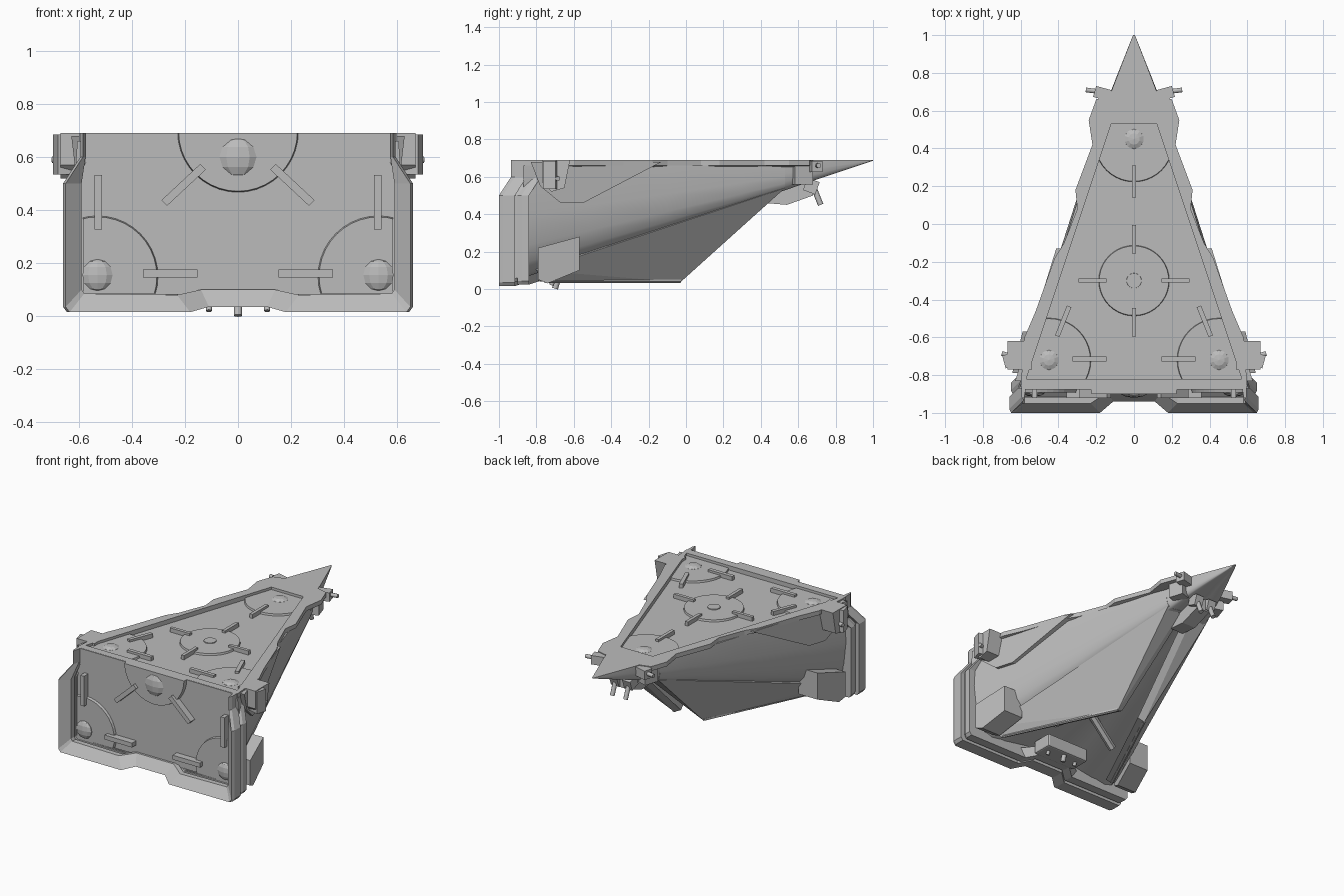
import bpy, bmesh, math
from mathutils import Matrix, Vector

cube = bpy.data.objects.get("Cube")
if cube:
    bpy.data.objects.remove(cube)

grey = bpy.data.materials.new("hull grey")
grey.use_nodes = True
grey.diffuse_color = (0.5, 0.5, 0.5, 1)
grey.node_tree.nodes["Principled BSDF"].inputs["Base Color"].default_value = (0.5, 0.5, 0.5, 1)


def finish(name, bm, mirror=False, smooth=None):
    bmesh.ops.recalc_face_normals(bm, faces=bm.faces)
    me = bpy.data.meshes.new(name)
    bm.to_mesh(me)
    bm.free()
    me.materials.append(grey)
    ob = bpy.data.objects.new(name, me)
    bpy.context.collection.objects.link(ob)
    if mirror:
        ob.modifiers.new("mirror", "MIRROR").use_clip = False
    if smooth:
        bpy.ops.object.select_all(action="DESELECT")
        ob.select_set(True)
        bpy.context.view_layer.objects.active = ob
        bpy.ops.object.shade_smooth_by_angle(angle=math.radians(smooth))
    return ob


def loft(name, rings, mirror=False, smooth=None, closed=False):
    """Skin a list of equal-length closed cross-sections."""
    bm = bmesh.new()
    vs = [[bm.verts.new(p) for p in ring] for ring in rings]
    n = len(rings[0])
    pairs = list(zip(vs, vs[1:])) + ([(vs[-1], vs[0])] if closed else [])
    for a, b in pairs:
        for i in range(n):
            j = (i + 1) % n
            bm.faces.new((a[i], a[j], b[j], b[i]))
    if not closed:
        bm.faces.new(vs[0])
        bm.faces.new(vs[-1])
    return finish(name, bm, mirror, smooth)


def box(name, c, size, turn=0, axis="Z", mirror=False, bevel=0.0):
    bm = bmesh.new()
    m = Matrix.Translation(c) @ Matrix.Rotation(math.radians(turn), 4, axis) @ Matrix.Diagonal((*size, 1))
    bmesh.ops.create_cube(bm, size=1, matrix=m)
    if bevel:
        bmesh.ops.bevel(bm, geom=bm.edges[:], offset=bevel, segments=2, affect="EDGES", profile=0.5)
    return finish(name, bm, mirror)


def rod(name, a, b, r, mirror=False, sides=10):
    a, b = Vector(a), Vector(b)
    d = b - a
    bm = bmesh.new()
    m = Matrix.Translation((a + b) / 2) @ d.to_track_quat("Z", "Y").to_matrix().to_4x4()
    bmesh.ops.create_cone(bm, cap_ends=True, segments=sides, radius1=r, radius2=r, depth=d.length, matrix=m)
    return finish(name, bm, mirror, 40)


def disc(name, c, r, height, front=False, cuts=(), mirror=False):
    """Raised round plate, trimmed to the panel by cutting planes."""
    bm = bmesh.new()
    m = Matrix.Translation(c) @ (Matrix.Rotation(math.pi / 2, 4, "X") if front else Matrix())
    bmesh.ops.create_cone(bm, cap_ends=True, segments=40, radius1=r, radius2=r - 0.006, depth=height, matrix=m)
    for co, no in cuts:
        res = bmesh.ops.bisect_plane(bm, geom=bm.verts[:] + bm.edges[:] + bm.faces[:],
                                     plane_co=co, plane_no=no, clear_outer=True)
        edges = [e for e in res["geom_cut"] if isinstance(e, bmesh.types.BMEdge)]
        bmesh.ops.edgeloop_fill(bm, edges=edges)
    return finish(name, bm, mirror)


def dome(name, c, r, squash, mirror=False):
    bm = bmesh.new()
    m = Matrix.Translation(c) @ Matrix.Diagonal((*[r * s for s in squash], 1))
    bmesh.ops.create_uvsphere(bm, u_segments=10, v_segments=6, radius=1, matrix=m)
    return finish(name, bm, mirror)


TOP, DECK, FRONT = 0.69, 0.66, -0.87


def half_width(y):
    return 0.6 - 0.31 * (y + 0.85) if y < 0.72 else 0.005 + 0.386 * (1 - y)


def section(y, zt):
    w, zl = half_width(y), TOP - 0.335 * (1 - y) - 0.004
    h = zt - zl
    half = [(w, 0), (w + 0.03 * h, 0.45), (w, 0.72), (0.95 * w, 0.87), (0.87 * w, 0.97), (0.78 * w, 1), (0.3 * w, 0.92)]
    right = [(x, y, zt - f * h) for x, f in half]
    return right + [(-x, yy, z) for x, yy, z in reversed(right)]


# main wedge and solid nose
loft("hull", [section(y, DECK) for y in (FRONT, -0.5, -0.1, 0.3, 0.53)], smooth=35)
loft("nose", [section(y, TOP) for y in (0.53, 0.72, 0.9, 1.0)], smooth=35)

# stepped rim around the deck
outer = [(0.6, -0.86), (0.58, -0.6), (0.52, -0.46), (0.42, -0.18), (0.37, -0.1), (0.3, 0.08),
         (0.31, 0.18), (0.22, 0.42), (0.24, 0.55), (0.2, 0.66), (0.13, 0.68)]
rings = []
for x, y in outer:
    yi = max(-0.86, min(y, 0.6))
    xi = 0.57 - 0.333 * (yi + 0.82)
    rings.append([(x, y, TOP), (x, y, TOP - 0.03), (xi, yi, TOP - 0.045), (xi, yi, TOP)])
loft("deck_rim", rings, mirror=True)
box("deck_front_rim", (0, -0.845, 0.668), (1.16, 0.05, 0.044))

# deck plates, hubs and radial bars
side = ((0.57, -0.82, 0), (1, 0.333, 0))
other = ((-0.57, -0.82, 0), (-1, 0.333, 0))
head = ((0, 0.53, 0), (0, 1, 0))
rear = ((0, -0.82, 0), (0, -1, 0))
disc("deck_centre_disc", (0, -0.3, DECK), 0.19, 0.026)
disc("deck_centre_hub", (0, -0.3, DECK), 0.045, 0.036)
disc("deck_tip_disc", (0, 0.43, DECK), 0.21, 0.026, cuts=(side, other, head))
disc("deck_corner_disc", (0.45, -0.72, DECK), 0.225, 0.026, cuts=(side, rear), mirror=True)
dome("deck_tip_dome", (0, 0.45, DECK), 0.06, (1, 1, 0.45))
dome("deck_corner_dome", (0.45, -0.72, DECK), 0.06, (1, 1, 0.45), True)
for i in range(4):
    a = i * math.pi / 2
    box("deck_bar", (0.22 * math.cos(a), -0.3 + 0.22 * math.sin(a), 0.668), (0.15, 0.022, 0.04), 90 * i)
box("deck_tip_bar", (0, 0.225, 0.668), (0.022, 0.17, 0.04))
box("deck_side_bar", (0.235, -0.715, 0.668), (0.18, 0.025, 0.04), mirror=True)
box("deck_diagonal_bar", (0.375, -0.515, 0.668), (0.025, 0.17, 0.04), 22, mirror=True)

# front bulkhead with its plates, domes and bars
box("front_panel", (0, FRONT + 0.01, 0.385), (1.19, 0.03, 0.608))
lid = ((0, 0, TOP), (0, 0, 1))
edge = ((0.585, 0, 0), (1, 0, 0))
floor = ((0, 0, 0.085), (0, 0, -1))
disc("front_top_disc", (0, FRONT - 0.01, 0.695), 0.23, 0.04, True, (lid,))
disc("front_corner_disc", (0.53, FRONT - 0.01, 0.15), 0.23, 0.024, True, (edge, floor), True)
dome("front_top_dome", (0, FRONT - 0.02, 0.6), 0.075, (1, 0.4, 1))
dome("front_corner_dome", (0.53, FRONT - 0.02, 0.155), 0.06, (1, 0.4, 1), True)
box("front_upright_bar", (0.527, -0.89, 0.43), (0.028, 0.06, 0.205), mirror=True)
box("front_low_bar", (0.255, -0.89, 0.16), (0.205, 0.06, 0.03), mirror=True)
box("front_diagonal_bar", (0.205, -0.89, 0.495), (0.2, 0.06, 0.03), 43, "Y", True)


# U-shaped front frame in two stepped layers
def frame(name, grow, shift, depth):
    out = [(0.595, TOP), (0.595, 0.6), (0.66, 0.5), (0.66, 0.035), (0.645, 0.015), (0.19, 0.015), (0.12, 0.035), (0, 0.035)]
    inn = [(0.575, TOP), (0.575, 0.6), (0.59, 0.5), (0.59, 0.1), (0.58, 0.085), (0.23, 0.08), (0.14, 0.1), (0, 0.1)]
    back = [0.065, 0.065, 0, 0, 0, 0, 0.06, 0.06]
    rings = []
    for (x, z), (u, v), b in zip(out, inn, back):
        x, y = x - grow * (x > 0.5), -1 + b + shift
        z = z + grow * (z < 0.05)
        end = y + depth
        rings.append([(x - 0.01 * (x > 0), y, z), (x, y + 0.02, z), (x, end, z), (u, end, v), (u, y + 0.05, v)])
    loft(name, rings, mirror=True)


frame("front_frame", 0, 0, 0.085)
frame("frame_step", 0.025, 0.07, 0.04)
frame("rear_frame", 0.008, 0.1, 0.06)

# shaped armour panel high on each flank
bm = bmesh.new()
flank = [(-0.83, TOP - 0.01), (-0.78, 0.55), (-0.67, 0.46), (-0.55, 0.46), (-0.13, TOP - 0.01)]
a = [bm.verts.new((half_width(y) + 0.035, y, z)) for y, z in flank]
b = [bm.verts.new((half_width(y) - 0.02, y, z)) for y, z in flank]
bm.faces.new(a)
bm.faces.new(b)
for i in range(5):
    j = (i + 1) % 5
    bm.faces.new((a[i], a[j], b[j], b[i]))
finish("flank_panel", bm, True)

# upper thruster housings with nozzles
pod = [(-0.77, TOP), (-0.77, 0.57), (-0.72, 0.52), (-0.65, 0.54), (-0.62, TOP)]
loft("upper_housing", [[(x, y, z) for y, z in pod] for x in (0.54, 0.67)], True)
box("upper_housing_lip", (0.65, -0.72, 0.61), (0.08, 0.07, 0.15), -15, mirror=True)
rod("upper_nozzle", (0.65, -0.7, 0.59), (0.7, -0.685, 0.59), 0.013, True)

# lower side pods wrapped round the ridge
low = [(-0.79, 0.05), (-0.79, 0.22), (-0.57, 0.28), (-0.57, 0.1), (-0.74, 0.03)]
loft("lower_pod", [[(x - 0.25 * (y + 0.79), y, z) for y, z in low] for x in (0.5, 0.645)], True)

# twin keel fins below the hull
bm = bmesh.new()
fin = [(0.53, -0.8, 0.1), (0.46, -0.76, 0.036), (0.11, -0.03, 0.036), (0.05, 0.51, 0.53), (0.16, 0.53, 0.54)]
v = [bm.verts.new(p) for p in fin]
w = [bm.verts.new((max(x - 0.045, 0.01), y - 0.01, z + 0.02)) for x, y, z in fin]
for r in (v, w):
    bm.faces.new((r[0], r[1], r[2]))
    bm.faces.new((r[0], r[2], r[4]))
    bm.faces.new((r[2], r[3], r[4]))
for i in range(5):
    j = (i + 1) % 5
    bm.faces.new((v[i], v[j], w[j], w[i]))
finish("keel_fin", bm, True)
rod("keel_edge", (0.45, -0.75, 0.045), (0.11, -0.03, 0.045), 0.012, True, 6)

# struts and nozzles in the keel channel
box("channel_block", (0, -0.72, 0.085), (0.32, 0.14, 0.09), bevel=0.01)
rod("channel_strut", (0.03, -0.45, 0.24), (0.24, -0.5, 0.1), 0.025, True, 6)
rod("channel_nozzle", (0, -0.68, 0.07), (0, -0.7, 0.002), 0.016)
rod("channel_side_nozzle", (0.11, -0.7, 0.07), (0.11, -0.72, 0.02), 0.012, True)

# nose underside block and thrusters
chin = [(0.42, 0.46), (0.54, 0.45), (0.68, 0.5), (0.68, 0.58), (0.5, 0.55)]
loft("chin_block", [[(x, y, z) for y, z in chin] for x in (-0.05, 0.05)])
box("chin_thruster", (0.05, 0.67, 0.55), (0.06, 0.07, 0.07), -20, "X", True)
rod("chin_nozzle", (0.05, 0.68, 0.55), (0.05, 0.72, 0.45), 0.015, True)
box("nose_thruster", (0.165, 0.69, 0.655), (0.09, 0.06, 0.06), 15, mirror=True)
box("nose_bracket", (0.15, 0.62, 0.62), (0.07, 0.1, 0.12), 18, mirror=True)
rod("nose_nozzle", (0.18, 0.7, 0.66), (0.255, 0.71, 0.66), 0.013, True)
